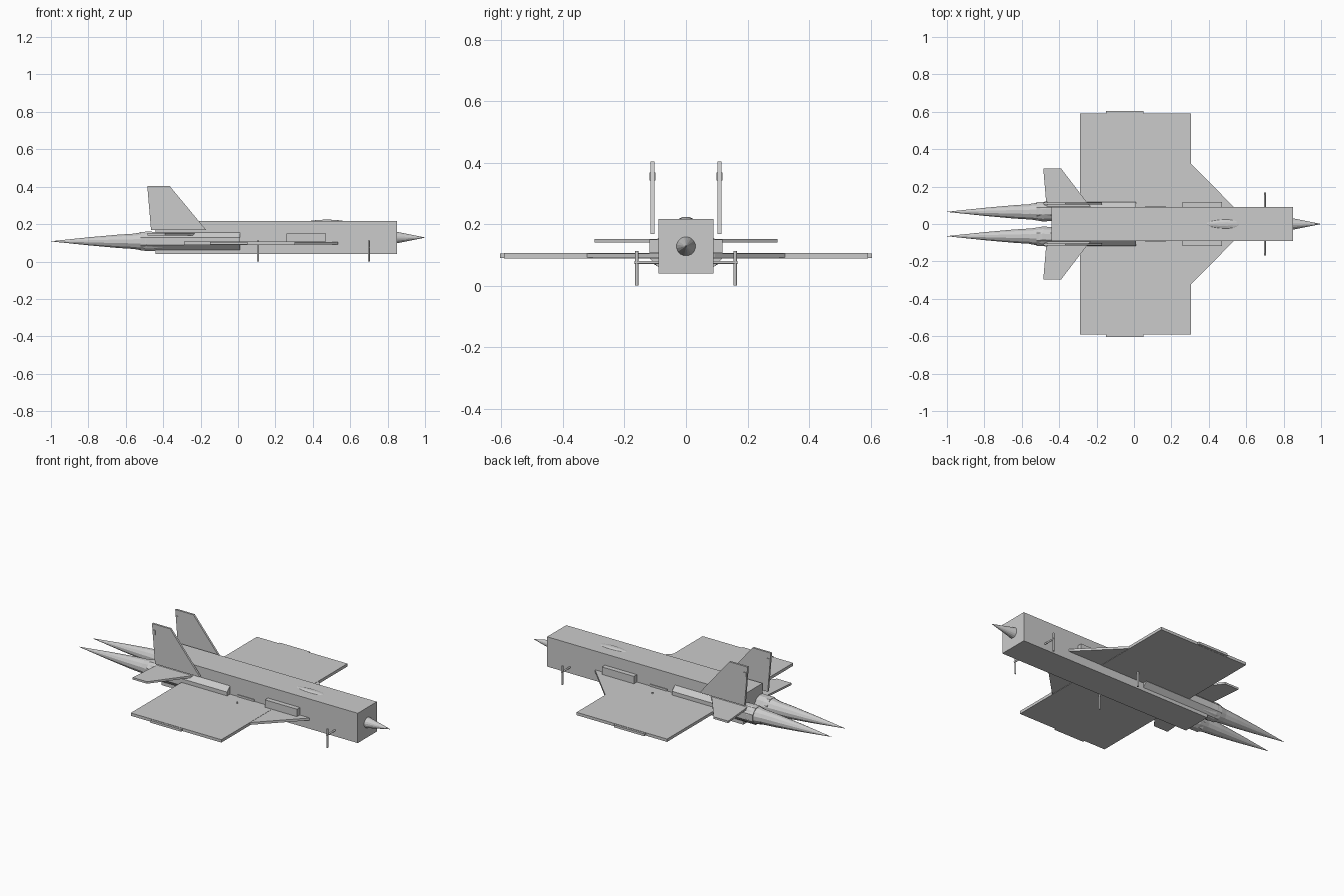
import bpy, bmesh, math
from mathutils import Vector

if "Cube" in bpy.data.objects:
    bpy.data.objects.remove(bpy.data.objects["Cube"])


def finish(name, bm):
    bmesh.ops.recalc_face_normals(bm, faces=bm.faces)
    me = bpy.data.meshes.new(name)
    bm.to_mesh(me)
    bm.free()
    ob = bpy.data.objects.new(name, me)
    bpy.context.collection.objects.link(ob)
    return ob


def prism(name, pts, direction):
    """Extrude a flat outline along a direction."""
    bm = bmesh.new()
    f = bm.faces.new([bm.verts.new(p) for p in pts])
    r = bmesh.ops.extrude_face_region(bm, geom=[f])
    vs = [v for v in r["geom"] if isinstance(v, bmesh.types.BMVert)]
    bmesh.ops.translate(bm, verts=vs, vec=Vector(direction))
    # keep the starting face as the closing cap
    if not f.is_valid:
        bmesh.ops.holes_fill(bm, edges=bm.edges)
    return finish(name, bm)


def box(name, x0, x1, y0, y1, z0, z1):
    pts = [(x0, y0, z0), (x1, y0, z0), (x1, y1, z0), (x0, y1, z0)]
    return prism(name, pts, (0, 0, z1 - z0))


def turned(name, y, z, profile, sides):
    """Lathe (x, radius) pairs about an axis parallel to x."""
    bm = bmesh.new()
    rings = []
    for x, r in profile:
        ring = []
        for i in range(sides):
            a = (i + 0.5) * math.tau / sides
            ring.append(bm.verts.new((x, y + r * math.cos(a), z + r * math.sin(a))))
        rings.append(ring)
    for a, b in zip(rings, rings[1:]):
        for i in range(sides):
            j = (i + 1) % sides
            bm.faces.new((a[i], a[j], b[j], b[i]))
    bm.faces.new(rings[0])
    bm.faces.new(rings[-1])
    return finish(name, bm)


def rod(name, loc, radius, length, rot=(0, 0, 0)):
    bpy.ops.mesh.primitive_cylinder_add(vertices=12, radius=radius, depth=length,
                                        location=loc, rotation=rot)
    bpy.context.object.name = name


# Fuselage and nose
box("fuselage", -0.44, 0.85, -0.09, 0.09, 0.04, 0.217)
turned("nose_cone", 0, 0.128, [(0.85, 0.031), (1.0, 0.0005)], 16)

# Canopy: shallow teardrop on the spine
bpy.ops.mesh.primitive_uv_sphere_add(segments=16, ring_count=8, radius=1,
                                     location=(0.475, 0, 0.205))
canopy = bpy.context.object
canopy.name = "canopy"
canopy.scale = (0.115, 0.036, 0.019)
for v in canopy.data.vertices:
    v.co.y *= 0.85 + 0.2 * v.co.x

for s, side in ((1, "left"), (-1, "right")):
    # Wing, strake and tip rail
    box("wing_" + side, -0.29, 0.305, *sorted((s * 0.08, s * 0.592)), 0.089, 0.106)
    prism("strake_" + side,
          [(x, s * y, 0.091) for x, y in
           ((0.2, 0.08), (0.54, 0.08), (0.53, 0.095), (0.3, 0.327), (0.2, 0.327))],
          (0, 0, 0.014))
    box("tip_rail_" + side, -0.15, 0.05, *sorted((s * 0.588, s * 0.605)), 0.09, 0.104)

    # Tail surfaces
    prism("tailplane_" + side,
          [(x, s * y, 0.14) for x, y in
           ((-0.20, 0.06), (-0.255, 0.12), (-0.39, 0.297), (-0.485, 0.297),
            (-0.47, 0.12), (-0.465, 0.06))], (0, 0, 0.012))
    prism("fin_" + side,
          [(x, s * 0.109 - 0.006, z) for x, z in
           ((-0.17, 0.168), (-0.365, 0.403), (-0.485, 0.403), (-0.465, 0.168))],
          (0, 0.012, 0))
    box("fin_pod_" + side, -0.478, -0.462, s * 0.109 - 0.01, s * 0.109 + 0.01, 0.342, 0.368)

    # Engine nacelle, nozzle and exhaust plume
    turned("nacelle_" + side, s * 0.068, 0.108, [(0.01, 0.053), (-0.52, 0.053)], 8)
    turned("nozzle_" + side, s * 0.066, 0.108,
           [(-0.38, 0.05), (-0.49, 0.054), (-0.56, 0.042)], 12)
    turned("plume_" + side, s * 0.065, 0.108,
           [(-0.53, 0.044), (-0.64, 0.037), (-0.8, 0.022), (-1.0, 0.0005)], 12)

    # Side intake and flush panel
    box("intake_" + side, 0.26, 0.47, *sorted((s * 0.08, s * 0.118)), 0.106, 0.15)
    box("side_panel_" + side, 0.06, 0.17, *sorted((s * 0.08, s * 0.094)), 0.09, 0.118)

    # Landing gear legs
    for x, part in ((0.70, "front_leg_"), (0.107, "main_leg_")):
        rod(part + side, (x, s * 0.16, 0.056), 0.005, 0.112)

# Front gear axle
rod("front_axle", (0.70, 0, 0.076), 0.005, 0.335, (math.pi / 2, 0, 0))
